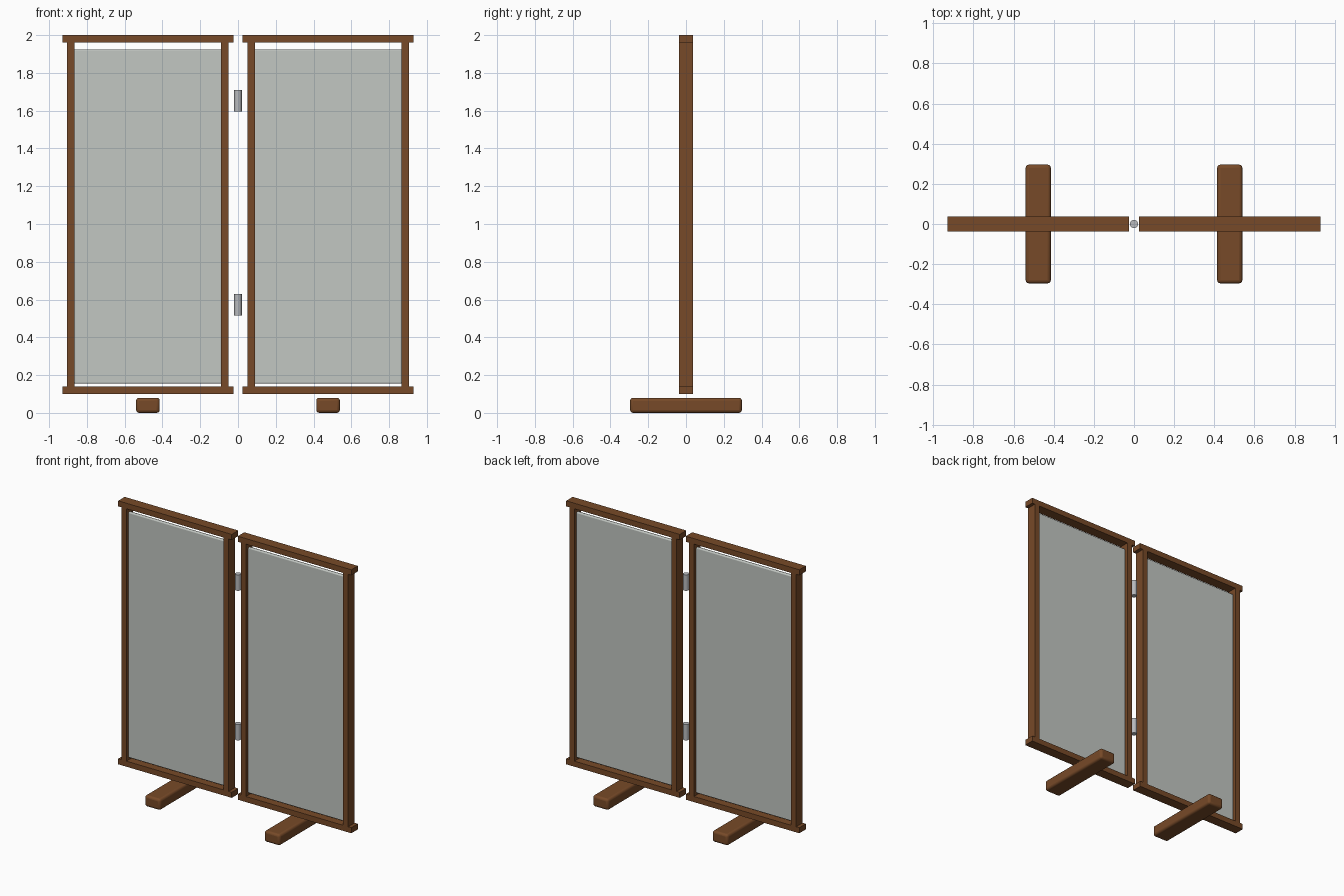
import bpy

if "Cube" in bpy.data.objects:
    bpy.data.objects.remove(bpy.data.objects["Cube"])


def material(name, rgb):
    m = bpy.data.materials.new(name)
    m.diffuse_color = (*rgb, 1.0)
    m.use_nodes = True
    m.node_tree.nodes["Principled BSDF"].inputs["Base Color"].default_value = m.diffuse_color
    return m


WOOD = material("brown_wood", (0.185, 0.068, 0.021))
FABRIC = material("pale_grey_panel", (0.54, 0.57, 0.54))
METAL = material("hinge_metal", (0.48, 0.49, 0.51))


def box(name, x, z, size, mat, bevel=0.0, segments=3):
    """Box centred on y = 0, with optional rounded edges."""
    bpy.ops.mesh.primitive_cube_add(size=1, location=(x, 0, z))
    ob = bpy.context.object
    ob.name = name
    ob.scale = size
    bpy.ops.object.transform_apply(location=False, rotation=False, scale=True)
    ob.data.materials.append(mat)
    if bevel:
        mod = ob.modifiers.new("rounded_edges", "BEVEL")
        mod.width = bevel
        mod.segments = segments
        bpy.ops.object.shade_smooth_by_angle()
    return ob


# Two matching screen sections, left and right
for side, sign in (("left", -1), ("right", 1)):
    cx = sign * 0.477

    # Horizontal rails
    box(side + "_top_rail", cx, 1.98, (0.906, 0.074, 0.04), WOOD)
    box(side + "_bottom_rail", cx, 0.12, (0.906, 0.074, 0.04), WOOD)

    # Upright posts between the rails
    for place, off in (("outer", 0.408), ("inner", -0.408)):
        box(f"{side}_{place}_post", cx + sign * off, 1.05,
            (0.04, 0.074, 1.82), WOOD)

    # Infill panel, with small gaps to the rails
    box(side + "_panel", cx, 1.04, (0.782, 0.024, 1.77), FABRIC, 0.007)

    # Foot running front to back
    box(side + "_foot", cx, 0.04, (0.125, 0.592, 0.08), WOOD, 0.016)

# Hinge barrels between the sections
for name, z in (("upper_hinge", 1.652), ("lower_hinge", 0.573)):
    bpy.ops.mesh.primitive_cylinder_add(vertices=24, radius=0.02, depth=0.115,
                                        location=(0, 0, z))
    hinge = bpy.context.object
    hinge.name = name
    hinge.data.materials.append(METAL)
    bpy.ops.object.shade_smooth_by_angle()
